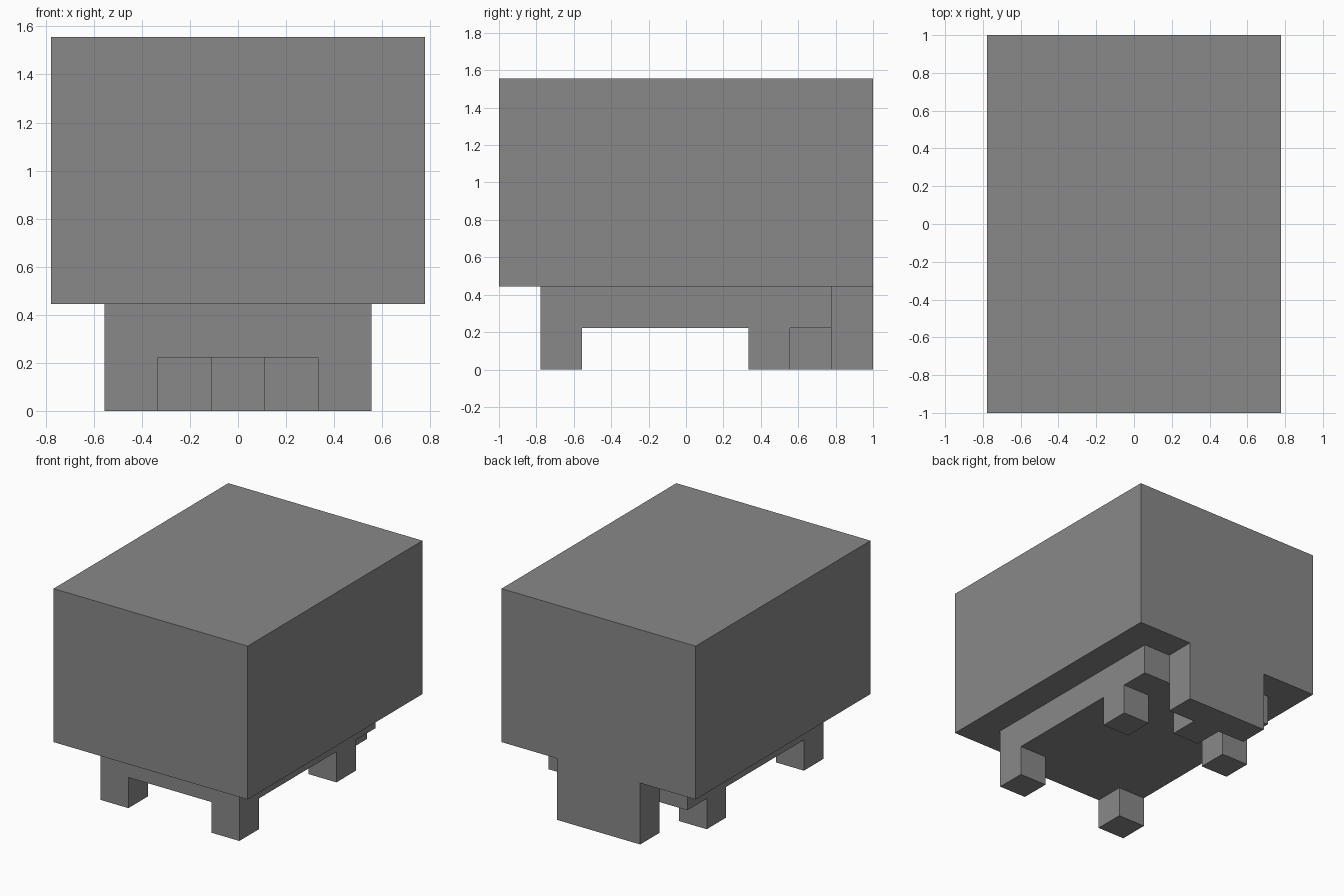
import bpy
import bmesh
from mathutils import Vector

if "Cube" in bpy.data.objects:
    bpy.data.objects.remove(bpy.data.objects["Cube"], do_unlink=True)

# The whole model sits on a regular block grid
U = 1 / 9

grey = bpy.data.materials.new("mid_grey")
grey.use_nodes = True
colour = (0.25, 0.25, 0.25, 1)
grey.diffuse_color = colour
grey.node_tree.nodes["Principled BSDF"].inputs["Base Color"].default_value = colour


def box(name, low, high):
    """Axis-aligned box between two corners given in grid units."""
    low, high = Vector(low) * U, Vector(high) * U
    bm = bmesh.new()
    bmesh.ops.create_cube(bm, size=1)
    bmesh.ops.scale(bm, vec=high - low, verts=bm.verts)
    bmesh.ops.translate(bm, vec=(low + high) / 2, verts=bm.verts)
    mesh = bpy.data.meshes.new(name)
    bm.to_mesh(mesh)
    bm.free()
    mesh.materials.append(grey)
    obj = bpy.data.objects.new(name, mesh)
    bpy.context.collection.objects.link(obj)
    return obj


# Large upper body and the narrower slab beneath it
box("body", (-7, -9, 4), (7, 9, 14))
box("underside_slab", (-5, -7, 2), (5, 7, 4))

# Four cube feet
for end, y in (("front", -7), ("back", 3)):
    for side, x in (("right", -5), ("left", 3)):
        box(f"{end}_{side}_foot", (x, y, 0), (x + 2, y + 2, 2))

# Rear plate flush with the back, and the block joining it to the slab
box("rear_plate", (-3, 7, 0), (3, 9, 4))
box("rear_connector", (-1, 5, 0), (1, 7, 2))
